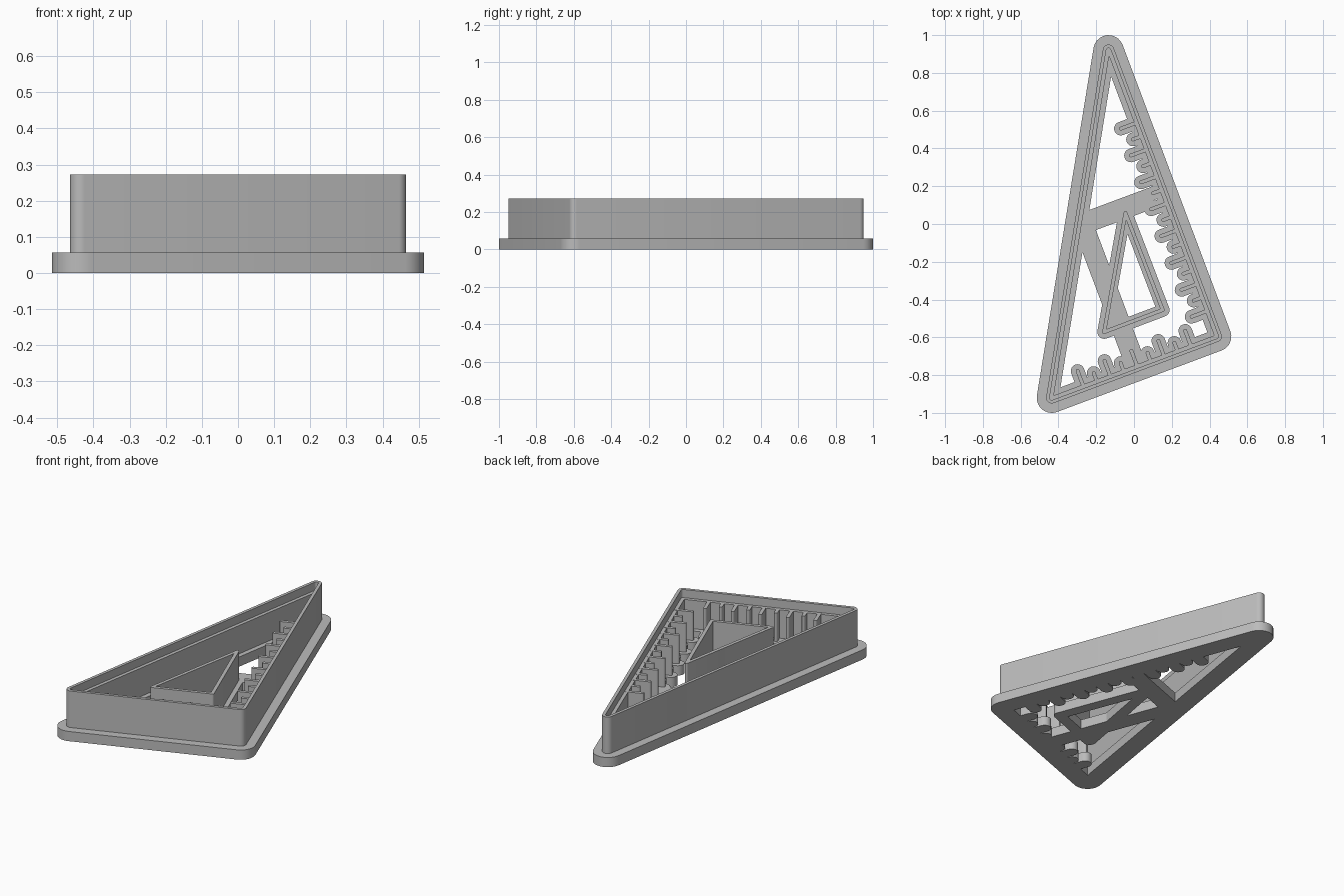
import bpy, bmesh, math
from mathutils import Vector

if "Cube" in bpy.data.objects:
    bpy.data.objects.remove(bpy.data.objects["Cube"])

# Heights: flange top, inner details, cutting edge
BASE, DETAIL, EDGE = 0.057, 0.225, 0.272
PAD, THIN = 0.036, 0.01

# Centre lines of the outer and inner triangles, counter-clockwise
LEFT, RIGHT, TOP = Vector((-0.435, -0.92)), Vector((0.435, -0.595)), Vector((-0.135, 0.92))
OUTER = [LEFT, RIGHT, TOP]
INNER = [Vector((-0.158, -0.572)), Vector((0.152, -0.455)), Vector((-0.045, 0.058))]

gray = bpy.data.materials.new("plain gray")
gray.use_nodes = True
gray.diffuse_color = (0.5, 0.5, 0.5, 1)
gray.node_tree.nodes["Principled BSDF"].inputs["Base Color"].default_value = (0.5, 0.5, 0.5, 1)


def offset(points, r, steps=10):
    """Offset a convex path: round corners outward, mitred corners inward."""
    out = []
    for i, p in enumerate(points):
        a = (p - points[i - 1]).normalized()
        b = (points[(i + 1) % len(points)] - p).normalized()
        na, nb = Vector((a.y, -a.x)), Vector((b.y, -b.x))
        if r < 0:
            out.append(p + (na + nb) * r / (1 + na.dot(nb)))
            continue
        start = math.atan2(na.y, na.x)
        sweep = (math.atan2(nb.y, nb.x) - start) % math.tau
        for k in range(steps + 1):
            t = start + sweep * k / steps
            out.append(p + r * Vector((math.cos(t), math.sin(t))))
    return out


def prism(name, outline, z0, z1):
    bm = bmesh.new()
    face = bm.faces.new([bm.verts.new((p.x, p.y, z0)) for p in outline])
    top = bmesh.ops.extrude_face_region(bm, geom=[face])["geom"]
    bmesh.ops.translate(bm, vec=(0, 0, z1 - z0),
                        verts=[v for v in top if isinstance(v, bmesh.types.BMVert)])
    bmesh.ops.recalc_face_normals(bm, faces=bm.faces)
    mesh = bpy.data.meshes.new(name)
    bm.to_mesh(mesh)
    bm.free()
    mesh.materials.append(gray)
    obj = bpy.data.objects.new(name, mesh)
    bpy.context.collection.objects.link(obj)
    return obj


def select(obj):
    bpy.ops.object.select_all(action='DESELECT')
    obj.select_set(True)
    bpy.context.view_layer.objects.active = obj


def combine(obj, tool, operation):
    mod = obj.modifiers.new("combine", 'BOOLEAN')
    mod.operation, mod.solver, mod.object = operation, 'MANIFOLD', tool
    select(obj)
    bpy.ops.object.modifier_apply(modifier=mod.name)
    bpy.data.objects.remove(tool)


def cut(obj, outline, z0, z1):
    combine(obj, prism("cutter", outline, z0, z1), 'DIFFERENCE')


def add(obj, outline, z0, z1):
    combine(obj, prism("addition", outline, z0, z1), 'UNION')


def band(mid, direction, back, front, width):
    """Rectangle outline running along a direction."""
    d = direction.normalized()
    n = Vector((-d.y, d.x)) * width / 2
    return [mid - d * back - n, mid + d * front - n, mid + d * front + n, mid - d * back + n]


# Ruler ticks along the two legs, measured from the right-angle corner
short_leg, long_leg = (LEFT - RIGHT).normalized(), (TOP - RIGHT).normalized()
ticks = []
for along, inward, count in ((long_leg, short_leg, 8), (short_leg, long_leg, 5)):
    for i in range(2 * count - 1):
        foot = RIGHT + along * (0.143 + 0.076 * i)
        ticks.append((foot, foot + inward * (0.045 if i % 2 else 0.085)))

# Base plate: rim flange, inner flange, two braces and tick pads
base = prism("base_plate", offset(OUTER, 0.08), 0, BASE)
cut(base, offset(OUTER, -PAD), -1, 1)
pad = prism("inner_pad", offset(INNER, PAD), 0, BASE)
cut(pad, offset(INNER, -0.03), -1, 1)
combine(base, pad, 'UNION')
add(base, band(Vector((-0.077, 0.074)), short_leg, 0.19, 0.19, 0.112), 0, BASE)
add(base, band(Vector((-0.122, -0.397)), long_leg, 0.38, 0.47, 0.108), 0, BASE)
for foot, tip in ticks:
    add(base, offset([foot, tip], PAD), 0, BASE)
# Trim brace ends to the rim outline
combine(base, prism("trim", offset(OUTER, 0.08), -1, 1), 'INTERSECT')

# Outline wall with a thinner cutting edge above an inside step
wall = prism("outline_wall", offset(OUTER, 0.03), BASE, EDGE)
cut(wall, offset(OUTER, -0.008), -1, DETAIL)
cut(wall, offset(OUTER, 0.012), DETAIL - 0.001, 1)

# Inner triangle wall
inner = prism("inner_wall", offset(INNER, THIN), BASE, DETAIL)
cut(inner, offset(INNER, -THIN), -1, 1)

# Tick walls
tick_walls = None
for foot, tip in ticks:
    outline = offset([foot, tip], THIN)
    if tick_walls is None:
        tick_walls = prism("tick_walls", outline, BASE, DETAIL)
    else:
        add(tick_walls, outline, BASE, DETAIL)

for obj in (base, wall, inner, tick_walls):
    select(obj)
    bpy.ops.object.shade_smooth_by_angle(angle=math.radians(30))
